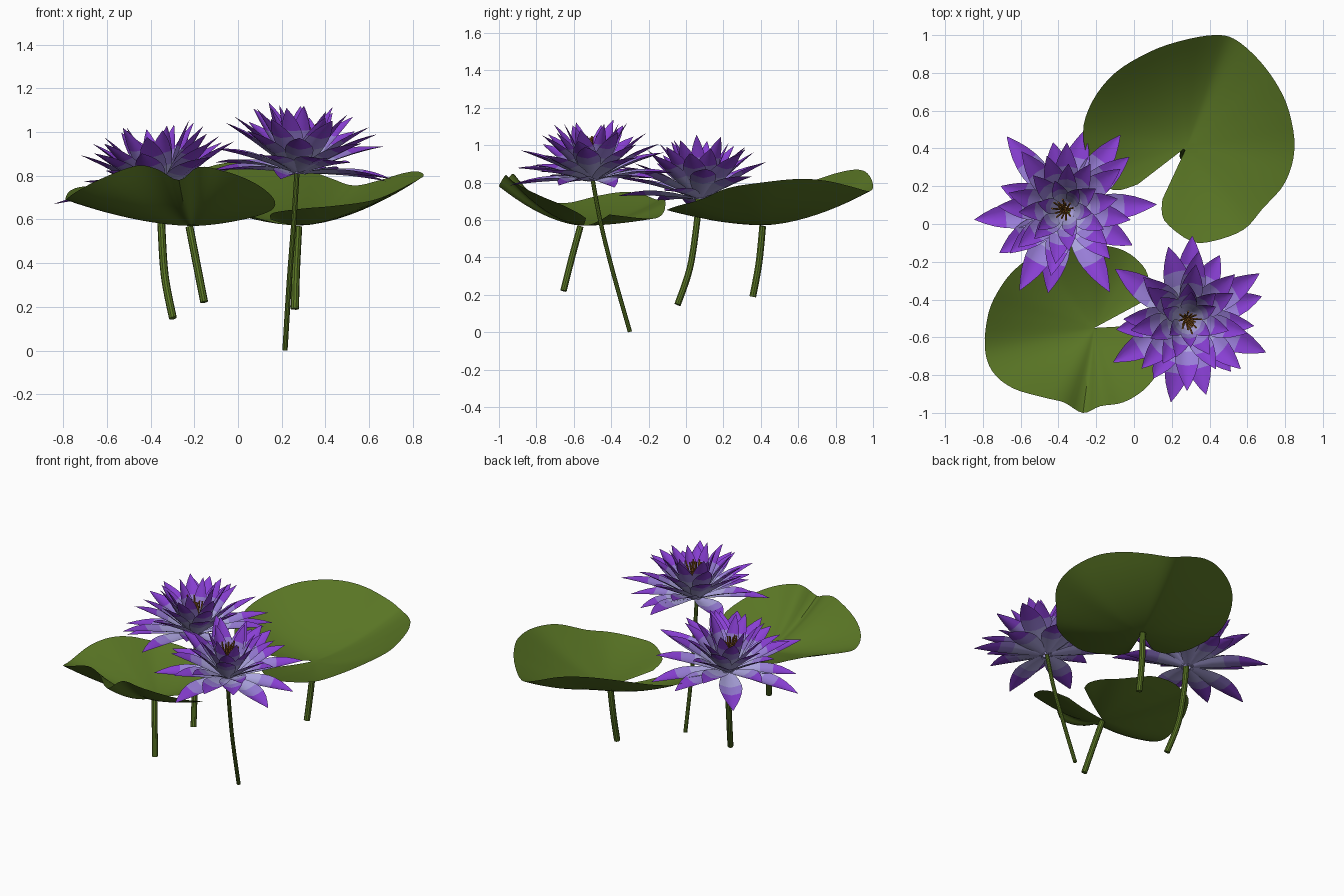
import bpy, bmesh, math, random
from mathutils import Vector, Matrix

if "Cube" in bpy.data.objects:
    bpy.data.objects.remove(bpy.data.objects["Cube"])

random.seed(4)

def material(name, rgb):
    m = bpy.data.materials.new(name)
    m.diffuse_color = (*rgb, 1)
    m.use_nodes = True
    m.node_tree.nodes["Principled BSDF"].inputs["Base Color"].default_value = m.diffuse_color
    return m

GREEN = material("leaf green", (0.100, 0.178, 0.018))
PALE = material("pale lavender", (0.42, 0.38, 0.75))
MID = material("lavender", (0.32, 0.21, 0.69))
TIP = material("violet", (0.25, 0.05, 0.66))
GOLD = material("stamen brown", (0.34, 0.13, 0.02))

def finish(bm, name, mats):
    me = bpy.data.meshes.new(name)
    bm.to_mesh(me)
    bm.free()
    ob = bpy.data.objects.new(name, me)
    bpy.context.collection.objects.link(ob)
    for m in mats:
        me.materials.append(m)
    bpy.ops.object.select_all(action='DESELECT')
    ob.select_set(True)
    bpy.context.view_layer.objects.active = ob
    bpy.ops.object.shade_smooth_by_angle(angle=math.radians(35))
    return ob

def catmull(p, steps):
    """Smooth open curve through points."""
    p = [Vector(q) for q in p]
    out = []
    for i in range(len(p) - 1):
        a, b, c, d = p[max(i - 1, 0)], p[i], p[i + 1], p[min(i + 2, len(p) - 1)]
        for k in range(steps):
            t = k / steps
            out.append(0.5 * (2 * b + (c - a) * t + (2 * a - 5 * b + 4 * c - d) * t * t
                              + (3 * b - a - 3 * c + d) * t ** 3))
    return out + [p[-1]]

# Lily pads: fan from the stem joint to a wavy rim, open at the notch
def pad(name, centre, rim, rings=10):
    bm = bmesh.new()
    c = Vector(centre)
    mid = bm.verts.new(c)
    prev = None
    for r in catmull(rim, 4):
        row = [mid]
        for k in range(1, rings + 1):
            t = k / rings
            p = c.lerp(r, t)
            p.z = c.z + (r.z - c.z) * t ** 1.7
            row.append(bm.verts.new(p))
        if prev:
            bm.faces.new((mid, prev[1], row[1]))
            for k in range(1, rings):
                bm.faces.new((prev[k], prev[k + 1], row[k + 1], row[k]))
        prev = row
    finish(bm, name, [GREEN])

pad("large_leaf", (0.28, 0.41, 0.572), [
    (0.15, 0.13, 0.60), (0.16, 0.02, 0.63), (0.30, -0.09, 0.65), (0.42, -0.09, 0.66),
    (0.58, -0.03, 0.68), (0.68, 0.08, 0.71), (0.80, 0.22, 0.77), (0.85, 0.40, 0.80),
    (0.82, 0.60, 0.82), (0.75, 0.75, 0.81), (0.65, 0.88, 0.78), (0.53, 0.98, 0.755),
    (0.42, 1.0, 0.79), (0.25, 0.97, 0.85), (0.08, 0.91, 0.87), (-0.10, 0.80, 0.85),
    (-0.22, 0.65, 0.80), (-0.27, 0.48, 0.75), (-0.22, 0.28, 0.70), (-0.11, 0.18, 0.67),
    (0.02, 0.21, 0.63)])

pad("small_leaf", (-0.21, -0.55, 0.570), [
    (0.05, -0.41, 0.63), (0.08, -0.33, 0.62), (0.06, -0.24, 0.61), (-0.02, -0.16, 0.61),
    (-0.12, -0.12, 0.64), (-0.25, -0.11, 0.69), (-0.40, -0.12, 0.71), (-0.52, -0.16, 0.71),
    (-0.63, -0.24, 0.74), (-0.71, -0.34, 0.75), (-0.77, -0.47, 0.73), (-0.79, -0.65, 0.69),
    (-0.75, -0.78, 0.72), (-0.64, -0.87, 0.78), (-0.47, -0.92, 0.845), (-0.37, -0.945, 0.83),
    (-0.27, -1.0, 0.78), (-0.18, -0.965, 0.84), (-0.06, -0.945, 0.82), (0.05, -0.88, 0.78),
    (0.13, -0.78, 0.73), (0.17, -0.66, 0.68), (0.15, -0.58, 0.64), (0.07, -0.535, 0.61)])

# Stems: bent round tubes
def stem(name, pts, radius, sides=10):
    path = catmull(pts, 5)
    bm = bmesh.new()
    rings = []
    for i, p in enumerate(path):
        d = path[min(i + 1, len(path) - 1)] - path[max(i - 1, 0)]
        side = d.cross(Vector((0, 1, 0))).normalized()
        up = d.cross(side).normalized()
        rings.append([bm.verts.new(p + radius * (math.cos(a) * side + math.sin(a) * up))
                      for a in (2 * math.pi * k / sides for k in range(sides))])
    for a, b in zip(rings, rings[1:]):
        for k in range(sides):
            j = (k + 1) % sides
            bm.faces.new((a[k], a[j], b[j], b[k]))
    bm.faces.new(rings[0])
    bm.faces.new(rings[-1])
    bmesh.ops.recalc_face_normals(bm, faces=bm.faces)
    finish(bm, name, [GREEN])

stem("front_flower_stem", [(0.215, -0.30, 0.003), (0.235, -0.39, 0.32), (0.255, -0.455, 0.58), (0.27, -0.50, 0.82)], 0.012)
stem("left_flower_stem", [(-0.298, -0.045, 0.148), (-0.335, 0.02, 0.34), (-0.35, 0.055, 0.56), (-0.355, 0.07, 0.72)], 0.018)
stem("small_leaf_stem", [(-0.155, -0.655, 0.222), (-0.19, -0.61, 0.40), (-0.222, -0.565, 0.565)], 0.018)
stem("large_leaf_stem", [(0.26, 0.357, 0.19), (0.265, 0.39, 0.37), (0.275, 0.41, 0.568)], 0.019)

# Petals: keeled pointed blades with three colour bands along their length
PROFILE = [(0, .28), (.12, .55), (.28, .82), (.44, .98), (.54, 1), (.64, .92), (.77, .70), (.89, .38), (1, .02)]

def petal(bm, frame, azimuth, elevation, length, width, base, bend):
    e0 = math.radians(elevation)
    turn = frame @ Matrix.Rotation(math.radians(azimuth), 4, 'Z')
    x, z, last, rows = base, 0.0, 0.0, []
    for t, w in PROFILE:
        e = e0 + math.radians(bend) * (0.5 - t)
        x += (t - last) * length * math.cos(e)
        z += (t - last) * length * math.sin(e)
        last = t
        half = w * width / 2
        row = []
        for u in (-1, -0.5, 0, 0.5, 1):
            lift = 0.33 * half * abs(u) ** 1.4
            row.append(bm.verts.new(turn @ Vector((x - lift * math.sin(e), u * half, z + lift * math.cos(e)))))
        rows.append(row)
    for i in range(len(rows) - 1):
        mid = (PROFILE[i][0] + PROFILE[i + 1][0]) / 2
        for k in range(4):
            f = bm.faces.new((rows[i][k], rows[i + 1][k], rows[i + 1][k + 1], rows[i][k + 1]))
            f.material_index = 0 if mid < 0.44 else 1 if mid < 0.64 else 2

def flower(name, centre, lean, size, outer):
    up = Vector((lean[0], lean[1], 1)).normalized()
    frame = Matrix.Translation(centre) @ Vector((0, 0, 1)).rotation_difference(up).to_matrix().to_4x4()
    bm = bmesh.new()
    # spreading outer petals, low and raised in turn
    for i, (az, reach) in enumerate(outer):
        e = (1, 16)[i % 2] + random.uniform(-2, 3)
        petal(bm, frame, az, e, (reach - 0.02) / math.cos(math.radians(e)), 0.14, 0.02, 12)
    # rings of steeper inner petals
    for n, e, length, width, base in ((8, 30, .385, .13, .02), (7, 44, .365, .12, .025),
                                      (7, 58, .345, .105, .03), (6, 71, .325, .085, .04)):
        start = random.uniform(0, 360)
        for k in range(n):
            petal(bm, frame, start + 360 * k / n + random.uniform(-6, 6), e + random.uniform(-4, 4),
                  size * length * random.uniform(.94, 1.04), width, base, 8)
    finish(bm, name + "_petals", [PALE, MID, TIP])
    # stamens
    bm = bmesh.new()
    for k in range(24):
        tilt = Matrix.Rotation(k * 2.4, 4, 'Z') @ Matrix.Rotation(math.radians(3 + k * 0.6), 4, 'Y')
        h = random.uniform(.19, .25)
        bmesh.ops.create_cone(bm, cap_ends=True, segments=5, radius1=.005, radius2=.005, depth=h,
                              matrix=frame @ tilt @ Matrix.Translation((0, 0, h / 2)))
    finish(bm, name + "_stamens", [GOLD])

flower("left_flower", (-0.36, 0.075, 0.71), (-0.07, 0.02), 1.06, [
    (129, .50), (100, .36), (77, .43), (39, .44), (54, .49), (3, .49),
    (-28, .40), (-61, .50), (-102, .45), (-119, .49), (-147, .42), (160, .36), (-174, .49)])
flower("front_flower", (0.275, -0.50, 0.81), (0.08, -0.06), 1.0, [
    (86, .44), (105, .40), (145, .46), (-172, .38), (-149, .45), (-120, .36), (-100, .45),
    (-76, .41), (-23, .46), (-50, .36), (16, .42), (33, .45), (62, .38)])
